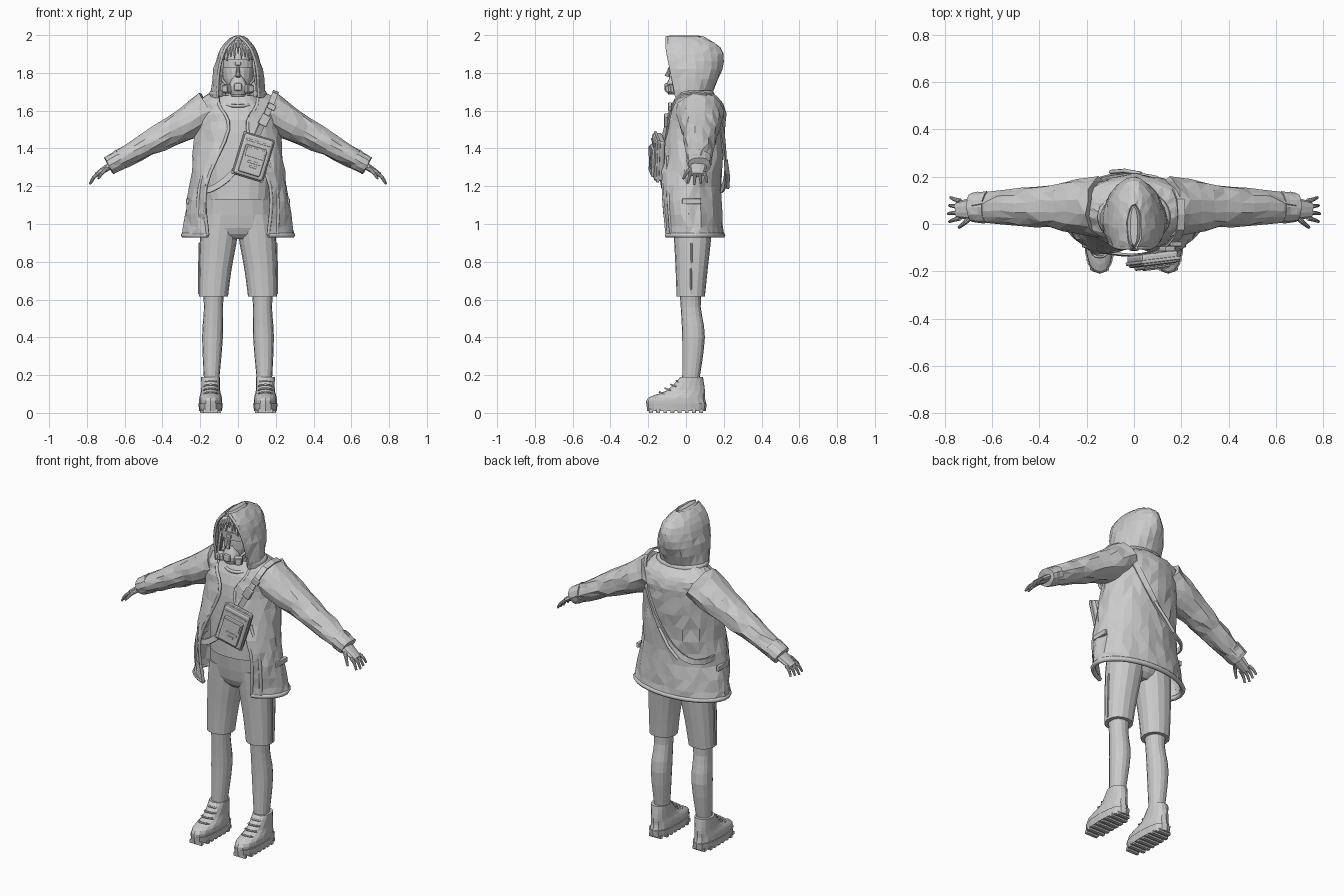
import bpy, bmesh, math, random
from mathutils import Vector, Matrix

random.seed(4)
if "Cube" in bpy.data.objects:
    bpy.data.objects.remove(bpy.data.objects["Cube"])

COLOUR = (.6, .6, .6, 1)
grey = bpy.data.materials.new("plain grey")
grey.use_nodes = True
grey.diffuse_color = COLOUR
grey.node_tree.nodes["Principled BSDF"].inputs["Base Color"].default_value = COLOUR


def finish(name, data, mirror):
    part = bpy.data.objects.new(name, data)
    bpy.context.collection.objects.link(part)
    data.materials.append(grey)
    if mirror:
        part.modifiers.new("mirror", "MIRROR")
    return part


def mesh_part(name, bm, mirror):
    mesh = bpy.data.meshes.new(name)
    bm.to_mesh(mesh)
    bm.free()
    return finish(name, mesh, mirror)


def spline(points, steps=3):
    """Smooth rows of values passing through a few key rows."""
    rows, last = [], len(points) - 1
    for i in range(last):
        keys = points[max(i - 1, 0)], points[i], points[i + 1], points[min(i + 2, last)]
        for k in range(steps):
            t = k / steps
            rows.append([q + t / 2 * (r - p) + t * t / 2 * (2 * p - 5 * q + 4 * r - s)
                         + t ** 3 / 2 * (3 * q - p - 3 * r + s) for p, q, r, s in zip(*keys)])
    return rows + [list(points[last])]


def skin(name, rings, closed=True, caps=True, mirror=False, jitter=0, thick=0):
    """Join rings of points into one surface, optionally creased and thickened."""
    bm = bmesh.new()
    rows = [[bm.verts.new(point) for point in ring] for ring in rings]
    count = len(rows[0])
    for low, high in zip(rows, rows[1:]):
        for i in range(count if closed else count - 1):
            j = (i + 1) % count
            bm.faces.new((low[i], low[j], high[j], high[i]))
    if caps:
        bm.faces.new(rows[0])
        bm.faces.new(rows[-1])
    if jitter:
        for vert in bm.verts:
            vert.co += Vector([random.uniform(-jitter, jitter) for axis in range(3)])
        bmesh.ops.triangulate(bm, faces=bm.faces[:])
    bmesh.ops.recalc_face_normals(bm, faces=bm.faces[:])
    part = mesh_part(name, bm, mirror)
    if thick:
        shell = part.modifiers.new("thickness", "SOLIDIFY")
        shell.thickness, shell.offset = thick, 0


def power(value, exponent):
    return math.copysign(abs(value) ** exponent, value)


def column(name, stations, sides=16, square=.9, **options):
    """Upright part: stations hold x, y, z, half width and half depth."""
    angles = [math.tau * i / sides for i in range(sides)]
    skin(name, [[(x + wide * power(math.cos(a), square), y + deep * power(math.sin(a), square), z)
                 for a in angles] for x, y, z, wide, deep in spline(stations)], **options)


def limb(name, points, start, end, flat=1, sides=10, **options):
    """Tapered part along a path; flat scales its depth against its height."""
    path = [Vector(p) for p in spline(points)]
    last, rings = len(path) - 1, []
    for i, centre in enumerate(path):
        along = (path[min(i + 1, last)] - path[max(i - 1, 0)]).normalized()
        up = along.cross(Vector((0, 1, 0))).normalized()
        side = up.cross(along) * flat
        radius = start + (end - start) * i / last
        angles = [math.tau * k / sides for k in range(sides)]
        rings.append([centre + (side * math.cos(a) + up * math.sin(a)) * radius for a in angles])
    skin(name, rings, **options)


def open_ring(z, wide, front, back, gap, count=24):
    """Horizontal loop left open at the front."""
    first = math.asin(min(gap / wide, .95))
    ring = []
    for i in range(count + 1):
        a = first + (math.tau - 2 * first) * i / count
        depth = (math.cos(a) + 1) / (math.cos(first) + 1)
        ring.append(Vector((wide * math.sin(a), back + (front - back) * depth, z)))
    return ring


def tube(name, points, radius, mirror=False):
    curve = bpy.data.curves.new(name, "CURVE")
    curve.dimensions = "3D"
    curve.bevel_depth, curve.bevel_resolution, curve.use_fill_caps = radius, 1, True
    line = curve.splines.new("POLY")
    line.points.add(len(points) - 1)
    for target, point in zip(line.points, points):
        target.co = (*point, 1)
    finish(name, curve, mirror)


def box(name, size, place, bevel, mirror=False):
    bm = bmesh.new()
    bmesh.ops.create_cube(bm, size=1, matrix=place @ Matrix.Diagonal((*size, 1)))
    bmesh.ops.bevel(bm, geom=bm.edges[:], offset=bevel, segments=2, profile=.5, affect="EDGES")
    mesh_part(name, bm, mirror)


def at(x, y, z):
    return Matrix.Translation((x, y, z))


def turn(degrees, axis):
    return Matrix.Rotation(math.radians(degrees), 4, axis)


# Shoes with treads and laces
foot = .145
column("shoe_sole", [(foot, -.05, .01, .06, .155), (foot, -.05, .05, .065, .16)], square=.8, mirror=True)
column("shoe_upper", [(foot, -.05, .04, .06, .16), (foot, -.05, .08, .06, .15), (foot, 0, .12, .05, .1),
                      (foot, .03, .19, .05, .06)], mirror=True)
for i in range(8):
    box("sole_tread", (.08 if i in (0, 7) else .11, .02, .02), at(foot, .08 - i * .038, .01), .002, True)
for i in range(4):
    arc = [math.pi * k / 6 for k in range(7)]
    tube("shoe_lace", [(foot + .035 * math.cos(a), .03 * i - .11 - .03 * math.sin(a),
                        .1 + .02 * i + .01 * math.sin(a)) for a in arc], .005, True)

# Legs and shorts
column("lower_leg", [(.14, .025, .17, .04, .045), (.135, .04, .4, .055, .06), (.13, .025, .56, .05, .053),
                     (.13, .025, .66, .06, .06)], mirror=True)
column("shorts_leg", [(.13, .025, .615, .077, .075), (.12, .03, .76, .086, .085), (.1, .035, .95, .1, .1),
                      (.09, .03, 1.05, .09, .1)], mirror=True)
column("shorts_waist", [(0, .03, .92, .1, .06), (0, .03, .98, .185, .1), (0, .015, 1.18, .17, .11)])
tube("shorts_side_seam", [(.208, .025, .63), (.205, .03, .9)], .005, True)

# Shirt, collar and neck
column("shirt", [(0, .015, 1.13, .17, .12), (0, .03, 1.33, .185, .13), (0, .05, 1.55, .19, .13),
                 (0, .06, 1.68, .09, .08)], sides=20)
column("neck", [(0, .05, 1.62, .07, .07), (0, .04, 1.78, .06, .06)])
tube("shirt_collar", [(.09 * math.sin(a), .045 - .1 * math.cos(a), 1.645 - .02 * math.cos(a))
                      for a in (k / 3 for k in range(-6, 7))], .009)

# Open coat with hem, front bands, zips and pockets
coat = [open_ring(*row) for row in spline(
    [(.94, .29, -.1, .195, .16), (1.2, .25, -.12, .18, .17), (1.5, .22, -.105, .2, .05),
     (1.63, .22, -.06, .195, .1), (1.7, .12, 0, .12, .1)], steps=4)]
skin("coat_body", coat, closed=False, caps=False, jitter=.006, thick=.012)
tube("coat_hem", coat[0], .014)
for side, edge, inner, sign in (("left", 0, 1, 1), ("right", -1, -2, -1)):
    tube(f"coat_{side}_front_band", [ring[edge] for ring in coat], .009)
    tube(f"coat_{side}_zip", [ring[inner] for ring in coat[:7]], .01)
    box(f"coat_{side}_pocket_flap", (.02, .1, .03), at(sign * .265, .03, 1.12), .005)

# Sleeves, cuffs and hands
limb("sleeve", [(.15, .07, 1.6), (.3, .075, 1.515), (.48, .07, 1.42), (.66, .07, 1.32)], .105, .045, 1.2,
     sides=14, mirror=True, jitter=.007)
limb("sleeve_cuff", [(.62, .07, 1.345), (.685, .07, 1.31)], .054, .05, 1.25, sides=12, mirror=True, jitter=.003)
limb("palm", [(.66, .065, 1.32), (.75, .06, 1.26)], .022, .014, 2.4, mirror=True)
for i, name in enumerate(("index", "middle", "ring", "little")):
    base = Vector((.735, .025 + i * .024, 1.27))
    reach = 1 - .1 * abs(i - 1)
    spread = (i - 1.5) * .01
    limb(name + "_finger", [base, base + Vector((.03 * reach, spread / 2, -.024 * reach)),
                            base + Vector((.05 * reach, spread, -.06 * reach))], .011, .006, mirror=True)
limb("thumb", [(.68, .045, 1.3), (.71, .01, 1.28), (.74, -.015, 1.24)], .015, .006, mirror=True)

# Head, nose and hair
column("head", [(0, -.005, 1.675, .035, .045), (0, .015, 1.77, .08, .09), (0, .035, 1.9, .083, .095),
                (0, .05, 1.965, .025, .03)], square=1)
limb("nose", [(0, -.08, 1.84), (0, -.1, 1.78)], .006, .014)
for i in range(-4, 5):
    x, drop = i * .016, abs(i) * .007
    limb("hair_lock", [(x * .6, -.015, 1.97 - drop), (x, -.065, 1.945 - drop),
                       (x * 1.2, -.085, 1.9 - drop - .015 * (i % 2))], .014, .003, sides=6)
for i in range(3):
    shift = i * .02
    limb("side_hair", [(.08, shift - .03, 1.9), (.092, shift - .04, 1.8), (.1 + shift / 2, shift - .05, 1.68)],
         .016, .006, sides=6, mirror=True)

# Visor and breathing mask
skin("visor_band", [open_ring(z, .09, -.08, .125, 0) for z in (1.825, 1.87)],
     closed=False, caps=False, thick=.012)
box("visor_badge", (.03, .012, .02), at(0, -.085, 1.85), .003)
column("mask_muzzle", [(0, -.055, 1.685, .04, .04), (0, -.06, 1.73, .05, .045), (0, -.05, 1.79, .02, .03)])
box("mask_front_valve", (.042, .03, .042), at(0, -.1, 1.725), .01)
filter_place = at(.058, -.078, 1.715) @ turn(32, "Z")
box("mask_filter", (.05, .04, .05), filter_place, .014, True)
box("mask_filter_cap", (.036, .06, .036), filter_place, .008, True)
tube("mask_strap", [(.06, -.06, 1.735), (.085, -.01, 1.765), (.08, .06, 1.79)], .007, True)

# Hood
hood = [open_ring(*row, count=16) for row in spline(
    [(1.67, .14, -.05, .12, .11), (1.82, .125, -.08, .185, .1), (1.93, .085, -.1, .18, .065),
     (1.99, .03, -.1, .08, .01)])]
skin("hood", hood, closed=False, caps=False, jitter=.004, thick=.01)
column("hood_crown", [(0, -.01, 1.97, .045, .09), (0, -.01, 1.998, .015, .08)])
for edge in (0, -1):
    tube("hood_edge", [ring[edge] for ring in hood], .008)
tube("hood_gather", open_ring(1.69, .135, -.045, .13, .09), .02)

# Chest bag with pocket, flap, zip and pulls
bag = at(.08, -.148, 1.355) @ turn(7, "Z") @ turn(17, "Y")
box("bag_body", (.165, .055, .225), bag, .014)
box("bag_rim", (.175, .015, .235), bag @ at(0, -.008, 0), .005)
box("bag_pocket", (.12, .022, .15), bag @ at(0, -.03, -.02), .008)
box("bag_pocket_flap", (.1, .008, .05), bag @ at(0, -.042, .02), .002)
box("bag_zip", (.13, .01, .01), bag @ at(0, -.028, .08), .002)
for i in range(2):
    box("bag_pull", (.07 - i * .03, .008, .012), bag @ at(.01, -.041, -.03 - i * .022), .002)

# Strap looping from the right hip over the left shoulder
loop = []
for i in range(32):
    a = math.tau * i / 32
    rise = math.sin(a)
    loop.append(Vector((.22 * rise - .02, .04 + .17 * power(math.cos(a), .6),
                        1.44 + .26 * rise - .16 * (1 - rise * rise))))
upper, lower = [], []
for i, point in enumerate(loop):
    along = loop[(i + 1) % len(loop)] - loop[i - 1]
    outward = Vector((point.x, point.y - .05, max(0, point.z - 1.5) * 3))
    half = along.cross(outward).normalized() * .016
    upper.append(point + half)
    lower.append(point - half)
skin("bag_strap", [upper, lower], caps=False, thick=.01)
buckle = at(.14, -.105, 1.55) @ turn(28, "Y")
box("strap_buckle", (.048, .022, .06), buckle, .005)
box("strap_slider", (.044, .02, .03), buckle @ at(0, .02, .08), .004)
tube("strap_tail", [(.03, .212, 1.34), (-.04, .225, 1.25), (-.1, .22, 1.19)], .009)
